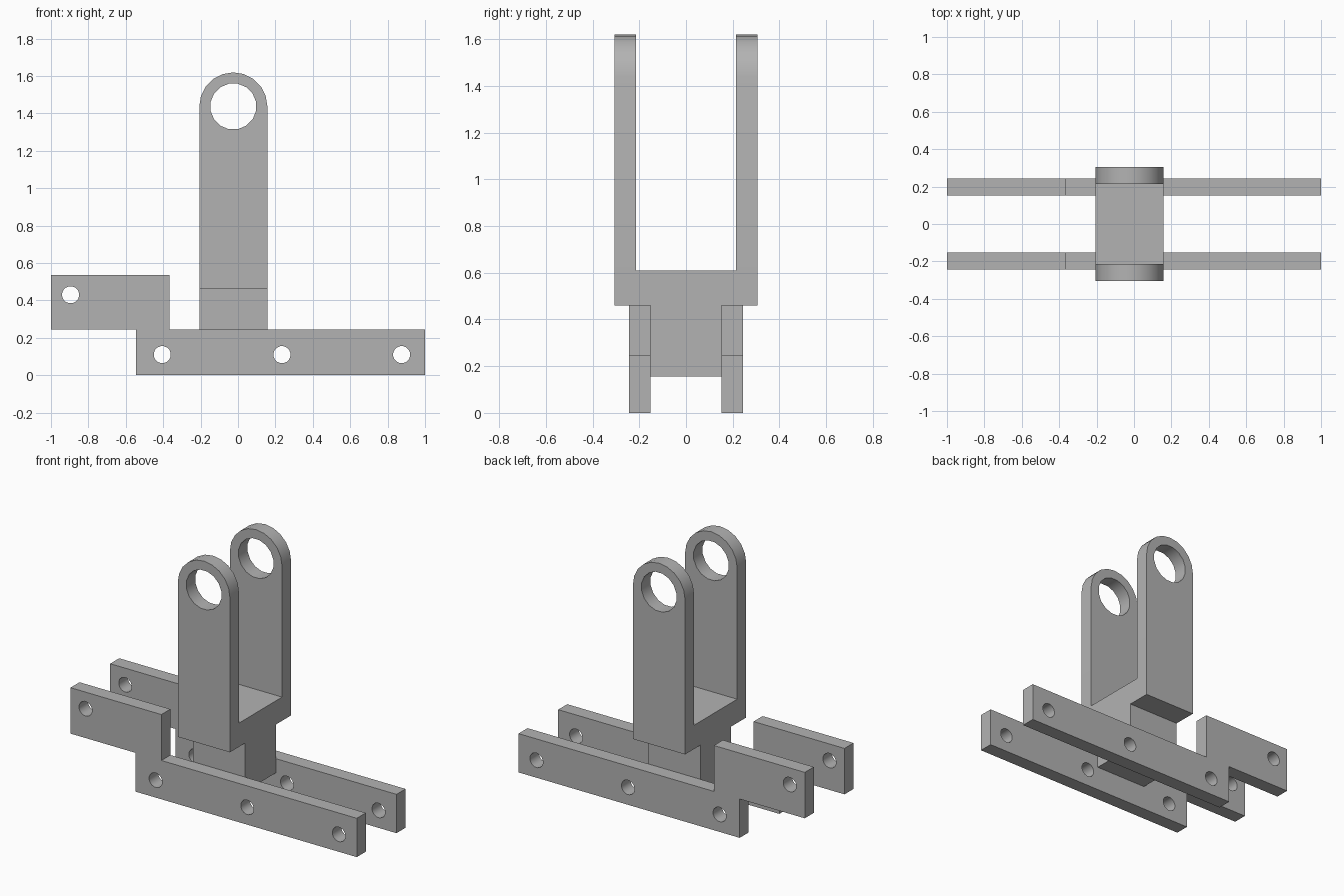
import bpy, bmesh, math

if "Cube" in bpy.data.objects:
    bpy.data.objects.remove(bpy.data.objects["Cube"])

grey = bpy.data.materials.new("plain_grey")
grey.diffuse_color = (0.45, 0.45, 0.45, 1)
grey.use_nodes = True
grey.node_tree.nodes["Principled BSDF"].inputs["Base Color"].default_value = grey.diffuse_color


def circle(cx, cz, r, n=16):
    return [(cx + r * math.cos(math.tau * (i + 0.5) / n),
             cz + r * math.sin(math.tau * (i + 0.5) / n)) for i in range(n)]


def slab(name, loops, y0, y1):
    """Extrude an XZ outline with holes (first loop is the outline) from y0 to y1."""
    curve = bpy.data.curves.new(name + "_profile", 'CURVE')
    curve.dimensions = '2D'
    curve.fill_mode = 'BOTH'
    curve.extrude = (y1 - y0) / 2
    for pts in loops:
        spline = curve.splines.new('POLY')
        spline.points.add(len(pts) - 1)
        for p, (x, z) in zip(spline.points, pts):
            p.co = (x, z, 0, 1)
        spline.use_cyclic_u = True
    helper = bpy.data.objects.new(name + "_helper", curve)
    bpy.context.collection.objects.link(helper)
    dg = bpy.context.evaluated_depsgraph_get()
    mesh = bpy.data.meshes.new_from_object(helper.evaluated_get(dg))
    bpy.data.objects.remove(helper)

    # weld the caps to the walls and stand the slab upright
    bm = bmesh.new()
    bm.from_mesh(mesh)
    for v in bm.verts:
        x, z, d = v.co
        v.co = (x, (y0 + y1) / 2 - d, z)
    bmesh.ops.remove_doubles(bm, verts=bm.verts, dist=1e-4)
    bmesh.ops.recalc_face_normals(bm, faces=bm.faces)
    bmesh.ops.dissolve_limit(bm, angle_limit=0.01, verts=bm.verts, edges=bm.edges)
    bm.to_mesh(mesh)
    bm.free()
    mesh.materials.clear()
    mesh.materials.append(grey)
    ob = bpy.data.objects.new(name, mesh)
    bpy.context.collection.objects.link(ob)
    bpy.ops.object.select_all(action='DESELECT')
    ob.select_set(True)
    bpy.context.view_layer.objects.active = ob
    bpy.ops.object.shade_smooth_by_angle(angle=math.radians(30))
    return ob


X0, X1 = -0.207, 0.157          # width of the upright parts
CX, R, CZ = -0.025, 0.182, 1.437  # rounded arm end

# stepped side plates with pin holes
plate = [(-0.545, 0), (1, 0), (1, 0.245), (-0.365, 0.245), (-0.365, 0.535),
         (-1, 0.535), (-1, 0.245), (-0.545, 0.245)]
pins = [circle(x, z, 0.046) for x, z in
        [(-0.895, 0.43), (-0.405, 0.11), (0.235, 0.11), (0.875, 0.11)]]
slab("front_plate", [plate] + pins, -0.243, -0.153)
slab("back_plate", [plate] + pins, 0.153, 0.243)

# fork arms with rounded ends and a large eye
arc = [(CX + R * math.cos(math.pi * i / 10), CZ + R * math.sin(math.pi * i / 10))
       for i in range(11)]
arm = [(X0, 0.61), (X1, 0.61)] + arc
eye = circle(CX, CZ, 0.124)
slab("front_arm", [arm, eye], -0.305, -0.215)
slab("back_arm", [arm, eye], 0.215, 0.305)


# fork bridge and the block that joins it to the plates
def rect(z0, z1):
    return [(X0, z0), (X1, z0), (X1, z1), (X0, z1)]


slab("fork_bridge", [rect(0.46, 0.61)], -0.305, 0.305)
slab("centre_block", [rect(0.155, 0.46)], -0.153, 0.153)
